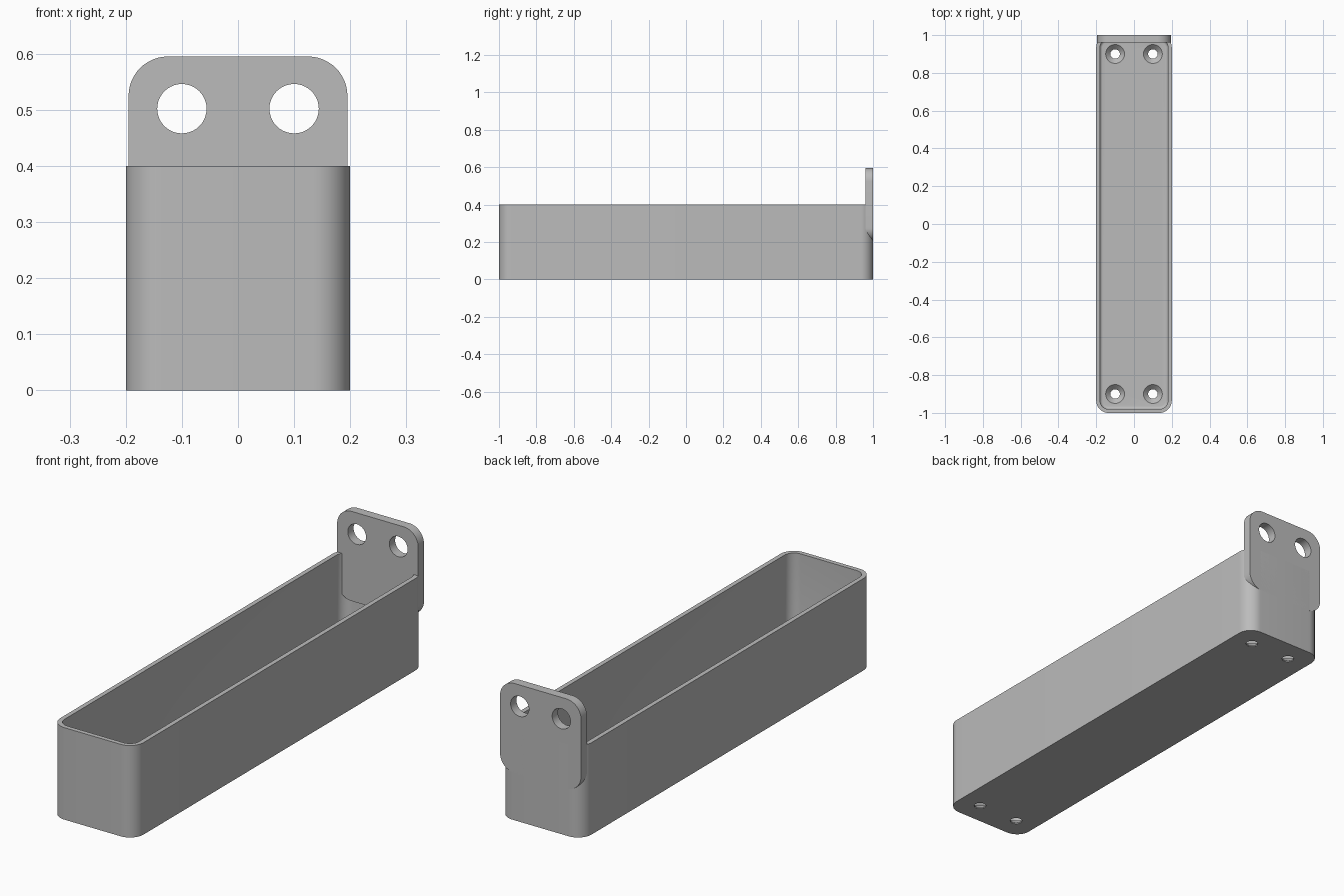
import bpy, bmesh, math
from mathutils import Matrix

if "Cube" in bpy.data.objects:
    bpy.data.objects.remove(bpy.data.objects["Cube"])

grey = bpy.data.materials.new("grey")
grey.use_nodes = True
colour = (0.5, 0.5, 0.5, 1)
grey.diffuse_color = colour
grey.node_tree.nodes["Principled BSDF"].inputs["Base Color"].default_value = colour


def make_object(name, bm):
    mesh = bpy.data.meshes.new(name)
    bmesh.ops.recalc_face_normals(bm, faces=bm.faces)
    bm.to_mesh(mesh)
    bm.free()
    mesh.materials.append(grey)
    obj = bpy.data.objects.new(name, mesh)
    bpy.context.collection.objects.link(obj)
    return obj


def rounded_slab(name, half_w, half_h, radius, depth, place, fillet=0):
    """Rounded rectangle extruded along its local z, then placed."""
    bm = bmesh.new()
    steps = 12
    ring = []
    for corner, (sx, sy) in enumerate([(1, 1), (-1, 1), (-1, -1), (1, -1)]):
        for i in range(steps + 1):
            a = math.pi / 2 * (corner + i / steps)
            ring.append(bm.verts.new((sx * (half_w - radius) + radius * math.cos(a),
                                      sy * (half_h - radius) + radius * math.sin(a), 0)))
    base = bm.faces.new(ring)
    new = bmesh.ops.extrude_face_region(bm, geom=[base], use_keep_orig=True)["geom"]
    bmesh.ops.translate(bm, vec=(0, 0, depth),
                        verts=[v for v in new if isinstance(v, bmesh.types.BMVert)])
    if fillet:
        edges = [e for e in bm.edges if all(v.co.z == 0 for v in e.verts)]
        bmesh.ops.bevel(bm, geom=edges, offset=fillet, segments=5,
                        profile=0.5, affect='EDGES')
    bm.transform(place)
    return make_object(name, bm)


def cone(name, r1, r2, depth, place):
    bm = bmesh.new()
    bmesh.ops.create_cone(bm, cap_ends=True, segments=40, radius1=r1,
                          radius2=r2, depth=depth, matrix=place)
    return make_object(name, bm)


def cut(target, cutters):
    for cutter in cutters:
        mod = target.modifiers.new("cut", 'BOOLEAN')
        mod.operation = 'DIFFERENCE'
        mod.solver = 'EXACT'
        mod.object = cutter
        bpy.context.view_layer.objects.active = target
        bpy.ops.object.modifier_apply(modifier=mod.name)
        bpy.data.objects.remove(cutter)


def smooth(obj):
    bpy.ops.object.select_all(action='DESELECT')
    obj.select_set(True)
    bpy.context.view_layer.objects.active = obj
    bpy.ops.object.shade_smooth_by_angle(angle=math.radians(30))


move = Matrix.Translation
wall, floor = 0.02, 0.03

# Open tray with a filleted cavity and countersunk floor holes
tray = rounded_slab("tray", 0.2, 1.0, 0.065, 0.4, move((0, 0, 0)))
cutters = [rounded_slab("cavity", 0.2 - wall, 1.0 - wall, 0.045, 0.5,
                        move((0, 0, floor)), fillet=0.015)]
for x in (-0.1, 0.1):
    for y in (-0.9, 0.9):
        cutters.append(cone("screw_hole", 0.025, 0.025, 0.2, move((x, y, 0))))
        cutters.append(cone("countersink", 0.025, 0.051, 0.026,
                            move((x, y, floor - 0.012))))
cut(tray, cutters)
smooth(tray)

# Rounded mounting tab at the back, with two holes
upright = Matrix.Rotation(math.pi / 2, 4, 'X')
tab = rounded_slab("mounting_tab", 0.195, 0.195, 0.07, 0.04,
                   move((0, 1.0, 0.4)) @ upright)
cut(tab, [cone("tab_hole", 0.044, 0.044, 0.2, move((x, 0.98, 0.502)) @ upright)
          for x in (-0.1, 0.1)])
smooth(tab)
